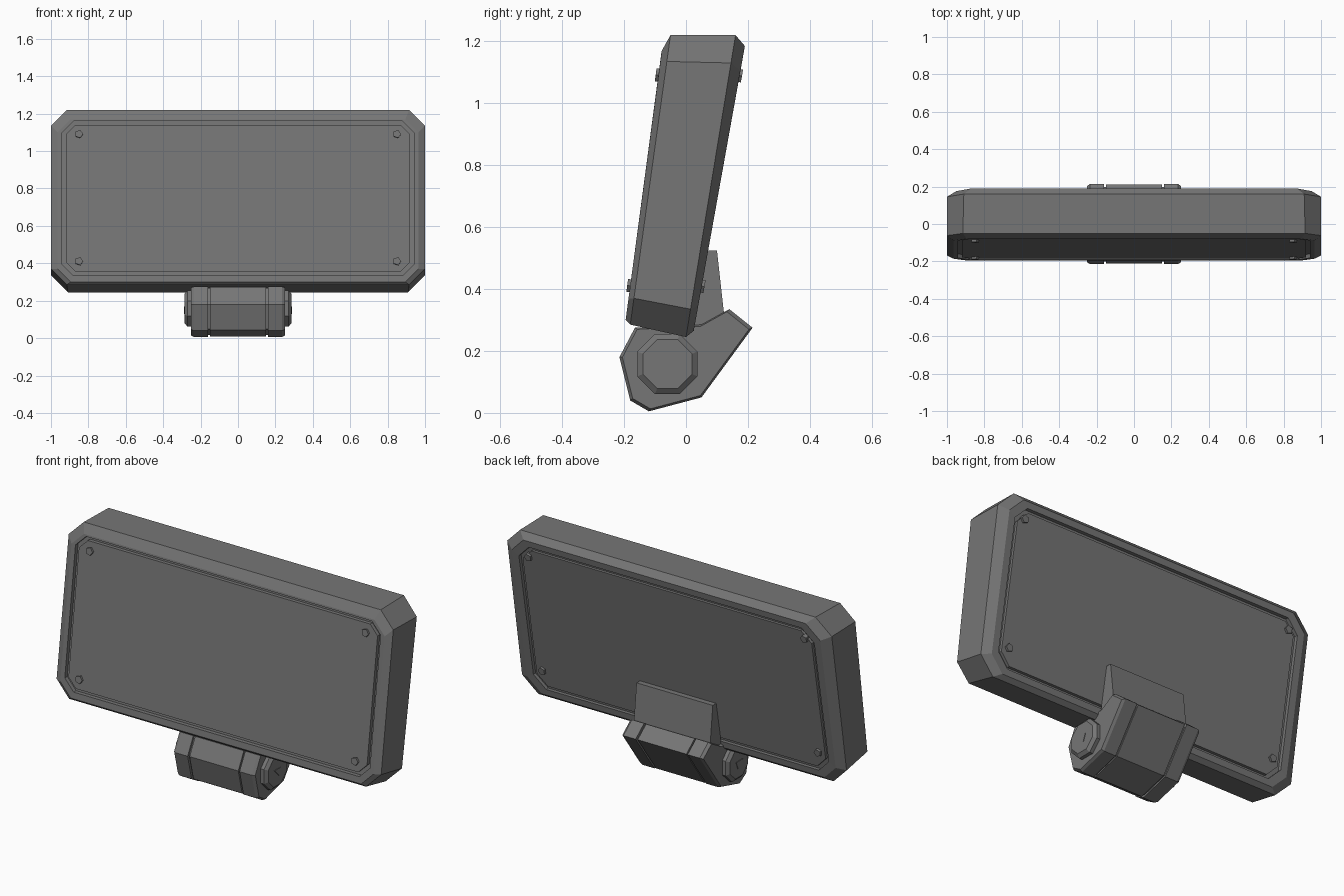
import bpy, bmesh, math
from mathutils import Vector, Matrix

cube = bpy.data.objects.get("Cube")
if cube:
    bpy.data.objects.remove(cube, do_unlink=True)

grey = bpy.data.materials.new("dark grey")
grey.use_nodes = True
color = (0.18, 0.18, 0.18, 1)
grey.diffuse_color = color
grey.node_tree.nodes["Principled BSDF"].inputs["Base Color"].default_value = color


def loft(name, rings):
    """Bridge equal-sized rings of points and cap both ends."""
    bm = bmesh.new()
    loops = [[bm.verts.new(p) for p in ring] for ring in rings]
    n = len(loops[0])
    for a, b in zip(loops, loops[1:]):
        for i in range(n):
            j = (i + 1) % n
            bm.faces.new((a[i], a[j], b[j], b[i]))
    bm.faces.new(loops[0])
    bm.faces.new(loops[-1])
    bmesh.ops.recalc_face_normals(bm, faces=bm.faces)
    mesh = bpy.data.meshes.new(name)
    bm.to_mesh(mesh)
    bm.free()
    obj = bpy.data.objects.new(name, mesh)
    mesh.materials.append(grey)
    bpy.context.collection.objects.link(obj)
    return obj


def outline(hx, z0, z1, y0, y1, c):
    """Leaning rectangle with cut corners; y runs from y0 (bottom) to y1 (top)."""
    pts = [(-hx + c, z0), (hx - c, z0), (hx, z0 + c), (hx, z1 - c),
           (hx - c, z1), (-hx + c, z1), (-hx, z1 - c), (-hx, z0 + c)]
    return [(x, y0 + (y1 - y0) * (z - z0) / (z1 - z0), z) for x, z in pts]


def side_rings(profile, sections, center):
    """Copy a (y, z) profile along x, scaled about a center."""
    cy, cz = center
    return [[(x, cy + (y - cy) * s, cz + (z - cz) * s) for y, z in profile]
            for x, s in sections]


# Leaning panel body with a grooved inset face on both sides
loft("panel_body", [
    outline(0.92, 0.355, 1.14, -0.185, -0.079, 0.05),
    outline(0.92, 0.355, 1.14, -0.165, -0.059, 0.05),
    outline(0.94, 0.335, 1.16, -0.168, -0.057, 0.06),
    outline(0.94, 0.335, 1.16, -0.19, -0.08, 0.06),
    outline(0.965, 0.30, 1.17, -0.195, -0.078, 0.07),
    outline(1.0, 0.285, 1.22, -0.18, -0.05, 0.085),
    outline(1.0, 0.245, 1.22, 0.0, 0.16, 0.09),
    outline(0.95, 0.265, 1.185, 0.025, 0.19, 0.08),
    outline(0.91, 0.30, 1.15, 0.031, 0.184, 0.07),
    outline(0.91, 0.30, 1.15, 0.011, 0.164, 0.07),
    outline(0.89, 0.32, 1.13, 0.015, 0.16, 0.06),
    outline(0.89, 0.32, 1.13, 0.031, 0.176, 0.06),
])

# Corner screws, slightly proud of both panel faces
for side, bottom_y, top_y in (("front", -0.178, -0.086), ("back", 0.048, 0.169)):
    lean = Matrix.Rotation(-math.atan((top_y - bottom_y) / 0.68), 3, 'X')
    for sx in (-1, 1):
        for level, y, z in (("lower", bottom_y, 0.41), ("upper", top_y, 1.09)):
            rings = []
            for depth, r in ((-0.012, 0.022), (0.012, 0.022)):
                rings.append([Vector((sx * 0.85, y, z)) + lean @ Vector(
                    (r * math.cos(k * math.tau / 5), depth,
                     r * math.sin(k * math.tau / 5))) for k in range(5)])
            hand = "left" if sx > 0 else "right"
            loft(f"{side}_{level}_{hand}_screw", rings)

# Clamp block: a middle section and two cheeks with thin gaps between
clamp = [(-0.215, 0.18), (-0.18, 0.04), (-0.12, 0.005), (0.05, 0.05),
         (0.215, 0.275), (0.14, 0.335), (0.05, 0.285), (-0.165, 0.275)]
mid = (-0.02, 0.17)
loft("clamp_middle", side_rings(clamp, [(-0.15, 0.985), (0.15, 0.985)], mid))
loft("clamp_core", side_rings(clamp, [(-0.2, 0.93), (0.2, 0.93)], mid))
for sx, hand in ((1, "left"), (-1, "right")):
    loft(f"{hand}_clamp_cheek", side_rings(
        clamp, [(sx * 0.16, 1), (sx * 0.235, 1), (sx * 0.25, 0.95)], mid))

    # Pivot knob with a bevelled rim and a small center socket plate
    knob = [(-0.06 + 0.105 * math.cos((k + 0.5) * math.tau / 8),
             0.158 + 0.105 * math.sin((k + 0.5) * math.tau / 8)) for k in range(8)]
    loft(f"{hand}_pivot_knob", side_rings(
        knob, [(sx * 0.2, 1), (sx * 0.27, 1), (sx * 0.285, 0.82)], (-0.06, 0.158)))
    loft(f"{hand}_knob_socket", side_rings(
        knob[::3], [(sx * 0.28, 0.3), (sx * 0.288, 0.3)], (-0.06, 0.158)))

# Wedge plate joining the clamp to the back of the panel
wedge = [(0.02, 0.26), (0.13, 0.26), (0.12, 0.345), (0.1, 0.525), (0.07, 0.525)]
loft("back_mount_plate", side_rings(wedge, [(-0.235, 1), (0.235, 1)], mid))
